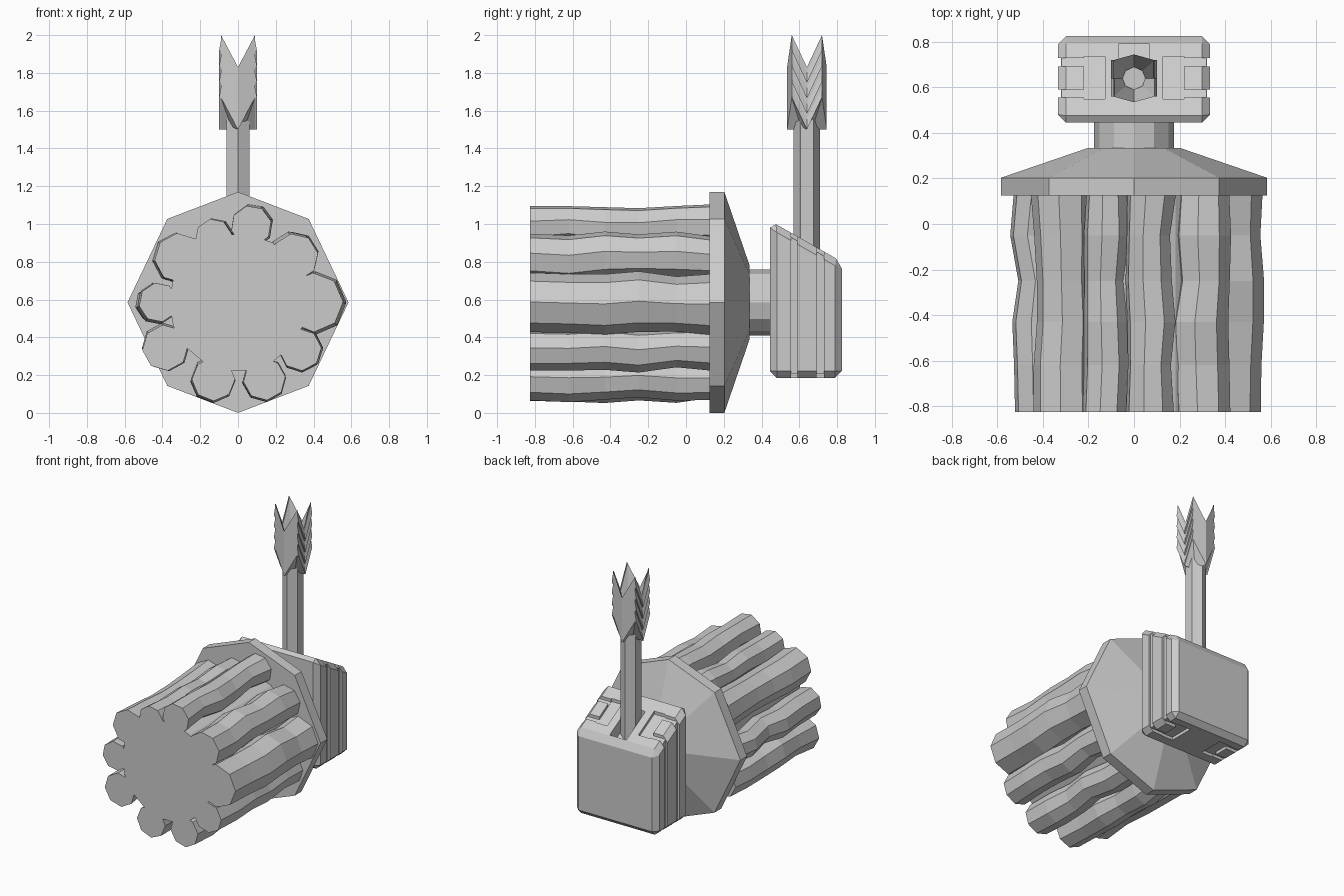
import bpy, bmesh, math, random
from mathutils import Vector

if "Cube" in bpy.data.objects:
    bpy.data.objects.remove(bpy.data.objects["Cube"])

random.seed(4)
CZ = 0.585  # height of the main axis


def loft(name, rings, caps=True, closed=False):
    """Skin equal-length point rings into one mesh."""
    bm = bmesh.new()
    vs = [[bm.verts.new(p) for p in r] for r in rings]
    n = len(vs[0])
    pairs = list(zip(vs, vs[1:])) + ([(vs[-1], vs[0])] if closed else [])
    for a, b in pairs:
        for i in range(n):
            j = (i + 1) % n
            bm.faces.new((a[i], a[j], b[j], b[i]))
    if caps and not closed:
        bm.faces.new(vs[0])
        bm.faces.new(vs[-1])
    bmesh.ops.recalc_face_normals(bm, faces=bm.faces)
    me = bpy.data.meshes.new(name)
    bm.to_mesh(me)
    bm.free()
    ob = bpy.data.objects.new(name, me)
    bpy.context.collection.objects.link(ob)
    return ob


def ring_y(y, r, n, cx=0.0, cz=CZ, turn=0.0):
    return [(cx + r * math.cos(turn + 2 * math.pi * i / n), y,
             cz + r * math.sin(turn + 2 * math.pi * i / n)) for i in range(n)]


def prism(name, yz, x0, x1):
    """Profile in the side plane, extruded along x."""
    return loft(name, [[(x, y, z) for y, z in yz] for x in (x0, x1)])


# Bundle core and the wavy strands around it
loft("bundle_core", [ring_y(-0.825, 0.365, 18), ring_y(0.125, 0.365, 18)])
strands = [(0.07, 0.99, 0.108), (-0.13, 0.93, 0.098), (-0.31, 0.82, 0.132),
           (-0.42, 0.585, 0.105), (-0.385, 0.345, 0.122), (-0.13, 0.178, 0.115),
           (0.14, 0.178, 0.112), (0.33, 0.335, 0.112), (0.40, 0.585, 0.157),
           (0.30, 0.825, 0.125)]
for k, (x, z, r) in enumerate(strands):
    turn = random.random()
    rings = []
    for i, y in enumerate((-0.825, -0.62, -0.43, -0.25, -0.05, 0.125)):
        w = 0.0 if i == 0 else 0.012
        rings.append(ring_y(y, r + random.uniform(-w, w / 3), 8,
                            x + random.uniform(-w, w) - (0.025 if k == 3 and i == 4 else 0),
                            z + random.uniform(-w, w), turn))
    loft(f"strand_{k + 1}", rings)

# Octagonal collar tapering to the back
oct_pts = [(0, 1), (0.64, 0.755), (1, 0), (0.64, -0.755),
           (0, -1), (-0.64, -0.755), (-1, 0), (-0.64, 0.755)]
loft("collar", [[(x * r, y, CZ + z * r) for x, z in oct_pts]
                for y, r in ((0.125, 0.585), (0.203, 0.585), (0.335, 0.2))])
loft("neck", [ring_y(0.33, 0.175, 12), ring_y(0.46, 0.175, 12)])


# Rear block with sloping top and chamfered edges
def top_z(y):
    return 1.017 - 0.571 * (y - 0.445)


block = prism("rear_block", [(0.445, 0.185), (0.825, 0.185),
                             (0.825, top_z(0.825)), (0.445, top_z(0.445))], -0.335, 0.335)
bev = block.modifiers.new("chamfer", "BEVEL")
bev.width = 0.036
bev.segments = 1

# Cutters: strap grooves on sides, top and bottom, plus the shaft slot
cutters = []


def top_cut(y0, y1, x0, x1, d):
    cutters.append(prism("cutter", [(y0, top_z(y0) - d), (y1, top_z(y1) - d),
                                    (y1, 1.2), (y0, 1.2)], x0, x1))


def flat_cut(y0, y1, z0, z1, x0, x1):
    cutters.append(prism("cutter", [(y0, z0), (y1, z0), (y1, z1), (y0, z1)], x0, x1))


for s in (-1, 1):
    for y0, y1 in ((0.555, 0.59), (0.692, 0.73)):
        top_cut(y0, y1, s * 0.2, s * 0.4, 0.022)
        flat_cut(y0, y1, 0.1, 0.207, s * 0.2, s * 0.4)
        flat_cut(y0, y1, 0.1, 1.2, s * 0.32, s * 0.41)
    top_cut(0.55, 0.735, s * 0.127, s * 0.22, 0.0225)
    flat_cut(0.55, 0.735, 0.09, 0.2075, s * 0.127, s * 0.22)
top_cut(0.57, 0.79, -0.068, 0.068, 0.1)

for c in cutters:
    m = block.modifiers.new("groove", "BOOLEAN")
    m.operation = "DIFFERENCE"
    m.solver = "EXACT"
    m.object = c
    c.hide_render = True
bpy.context.view_layer.update()
baked = bpy.data.meshes.new_from_object(block.evaluated_get(bpy.context.evaluated_depsgraph_get()))
block.modifiers.clear()
block.data = baked
for c in cutters:
    bpy.data.objects.remove(c)

# Upright hexagonal shaft
CY = 0.64
loft("shaft", [[(0.07 * math.sin(math.pi * i / 3), CY + 0.07 * math.cos(math.pi * i / 3), z)
                for i in range(6)] for z in (0.7, 1.6)]
     + [])

# Feathered tail: crown with four raised corners and a funnel inside
outline = [(0, -0.105), (0.09, -0.08), (0.09, 0), (0.09, 0.08),
           (0, 0.105), (-0.09, 0.08), (-0.09, 0), (-0.09, -0.08)]
lift = [0.17 * (i % 2) for i in range(8)]
inner = [tuple(Vector(p).normalized() * 0.05) for p in outline]
loft("tail_crown", [[(x, CY + y, base + l * k) for (x, y), l in zip(pts, lift)]
                    for pts, base, k in ((outline, 1.5, 1), (outline, 1.83, 1),
                                         (inner, 1.72, 0.1), (inner, 1.5, 0.1))], closed=True)
loft("tail_core", [[(x, CY + y, z) for x, y in inner] for z in (1.5, 1.72)])

# Overlapping chevron barbs on both sides of the tail
for s in (-1, 1):
    for k in range(4):
        zt = 1.83 - 0.0825 * k
        loft(f"tail_barb_{'left' if s < 0 else 'right'}_{k + 1}",
             [[(s * 0.085, CY + y, zt + l), (s * 0.085, CY + y, zt + l - 0.0825),
               (s * 0.1, CY + y, zt + l - 0.0825)]
              for y, l in ((-0.08, 0.17), (0, 0), (0.08, 0.17))])
